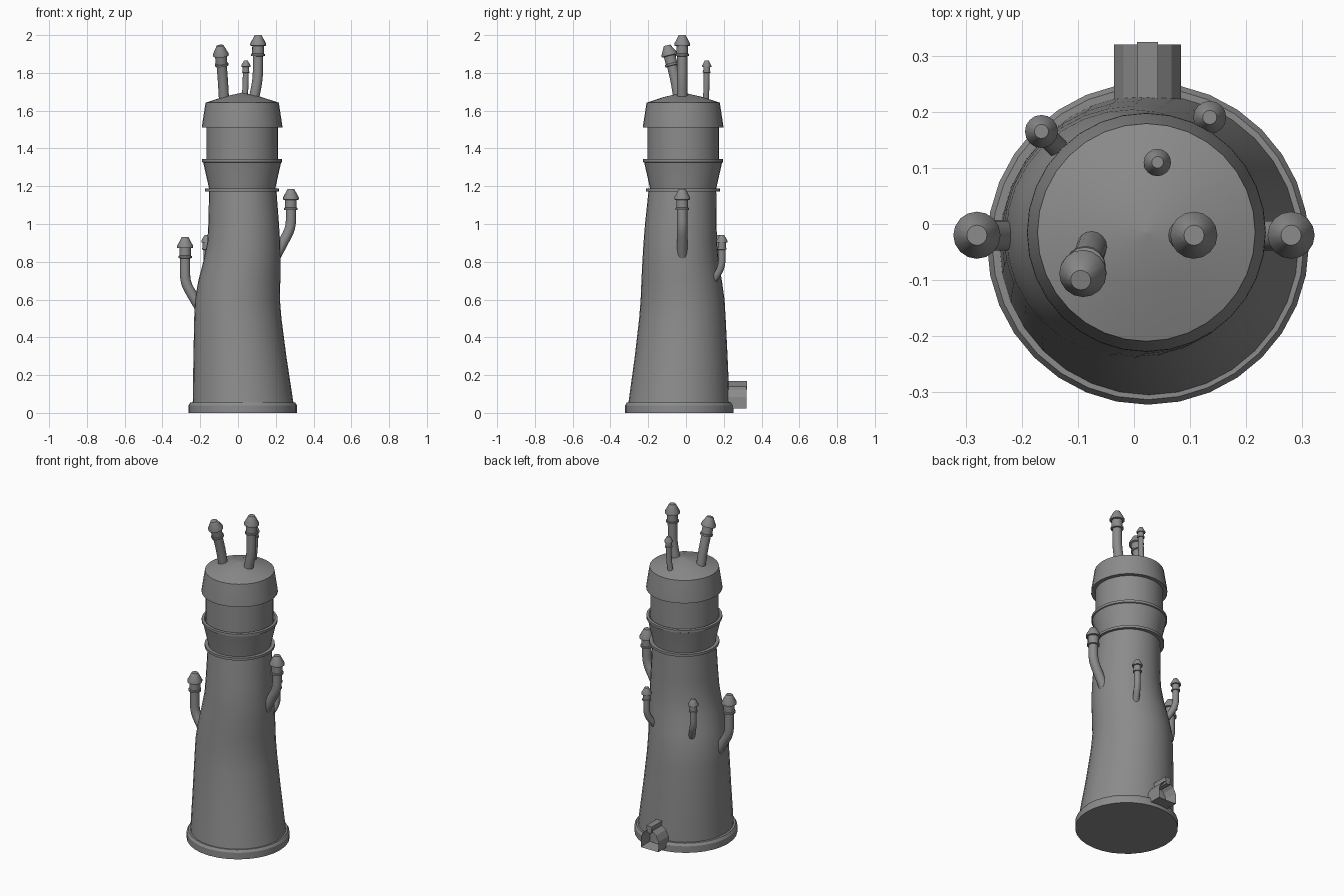
import bpy, bmesh, math
from mathutils import Vector

cube = bpy.data.objects.get("Cube")
if cube:
    bpy.data.objects.remove(cube, do_unlink=True)

stone = bpy.data.materials.new("grey_stone")
stone.use_nodes = True
GREY = (0.26, 0.26, 0.26, 1)
stone.diffuse_color = GREY
stone.node_tree.nodes["Principled BSDF"].inputs["Base Color"].default_value = GREY


def finish(name, bm, angle=30):
    bmesh.ops.recalc_face_normals(bm, faces=bm.faces)
    mesh = bpy.data.meshes.new(name)
    bm.to_mesh(mesh)
    bm.free()
    mesh.materials.append(stone)
    obj = bpy.data.objects.new(name, mesh)
    bpy.context.collection.objects.link(obj)
    bpy.ops.object.select_all(action='DESELECT')
    obj.select_set(True)
    bpy.context.view_layer.objects.active = obj
    bpy.ops.object.shade_smooth_by_angle(angle=math.radians(angle))
    return obj


def loft(name, rings, sides):
    """Skin a row of elliptical rings: (centre, axis, x radius, y radius)."""
    bm = bmesh.new()
    rows = []
    for centre, axis, rx, ry in rings:
        turn = Vector((0, 0, 1)).rotation_difference(Vector(axis))
        row = []
        for i in range(sides):
            a = math.tau * i / sides
            offset = turn @ Vector((rx * math.cos(a), ry * math.sin(a), 0))
            row.append(bm.verts.new(Vector(centre) + offset))
        rows.append(row)
    for low, high in zip(rows, rows[1:]):
        for i in range(sides):
            j = (i + 1) % sides
            bm.faces.new((low[i], low[j], high[j], high[i]))
    bm.faces.new(rows[0][::-1])
    bm.faces.new(rows[-1])
    return finish(name, bm)


def lathe(name, profile, centre, sides=32):
    return loft(name, [((*centre, z), (0, 0, 1), r, r) for r, z in profile], sides)


# Base plinth
lathe("base_plinth", [(0.287, 0), (0.287, 0.04), (0.278, 0.055)], (0.025, -0.035))

# Leaning tower body: height and the extents at each level
levels = [
    (0.03, -0.24, 0.297, -0.308, 0.232),
    (0.3, -0.236, 0.256, -0.271, 0.22),
    (0.5, -0.232, 0.23, -0.248, 0.21),
    (0.6, -0.228, 0.222, -0.24, 0.204),
    (0.7, -0.21, 0.224, -0.236, 0.19),
    (0.8, -0.184, 0.225, -0.231, 0.173),
    (0.9, -0.163, 0.223, -0.225, 0.164),
    (1.0, -0.157, 0.217, -0.217, 0.162),
    (1.18, -0.153, 0.203, -0.198, 0.16),
]
loft("tower_body", [(((x0 + x1) / 2, (y0 + y1) / 2, z), (0, 0, 1),
                     (x1 - x0) / 2, (y1 - y0) / 2)
                    for z, x0, x1, y0, y1 in levels], 32)

# Upper storey
TOP = (0.022, -0.015)
lathe("lower_ring", [(0.196, 1.173), (0.196, 1.188)], TOP)
lathe("flared_collar", [(0.175, 1.18), (0.178, 1.2), (0.206, 1.325), (0.212, 1.328),
                        (0.212, 1.343), (0.198, 1.345), (0.19, 1.335)], TOP)
lathe("upper_drum", [(0.19, 1.3), (0.19, 1.53)], TOP)
lathe("roof_cap", [(0.19, 1.51), (0.213, 1.51), (0.212, 1.525), (0.194, 1.642),
                   (0.1, 1.673), (0.003, 1.695)], TOP)


def chimney(name, path, scale=1.0):
    """Bent pipe along the path, ending in a collared cowl at the last point."""
    pts = [Vector(p) for p in path]
    # Round each bend with a short quadratic arc
    smooth = [pts[0]]
    for a, b, c in zip(pts, pts[1:], pts[2:]):
        reach = 0.4 * min((b - a).length, (c - b).length, 0.1)
        p, q = b + (a - b).normalized() * reach, b + (c - b).normalized() * reach
        for k in range(5):
            t = k / 4
            smooth.append(p * (1 - t) ** 2 + b * 2 * t * (1 - t) + q * t * t)
    tip, axis = pts[-1], (pts[-1] - pts[-2]).normalized()
    r = 0.027 * scale
    rings = []
    for i, p in enumerate(smooth):
        before = smooth[max(i - 1, 0)]
        after = smooth[i + 1] if i + 1 < len(smooth) else tip
        rings.append((p, (after - before).normalized(), r, r))
    cowl = [(0.112, 0.027), (0.11, 0.036), (0.1, 0.036), (0.098, 0.031),
            (0.058, 0.031), (0.056, 0.042), (0.045, 0.042), (0, 0.018)]
    for drop, radius in cowl:
        rings.append((tip - axis * drop * scale, axis, radius * scale, radius * scale))
    loft(name, rings, 16)


# Roof chimneys
chimney("roof_chimney_tall", [(0.08, -0.02, 1.64), (0.105, -0.02, 1.77), (0.107, -0.02, 2.0)])
chimney("roof_chimney_leaning", [(-0.073, -0.035, 1.64), (-0.08, -0.055, 1.76),
                                 (-0.095, -0.1, 1.945)])
chimney("roof_chimney_small", [(0.03, 0.105, 1.64), (0.04, 0.108, 1.72),
                               (0.042, 0.11, 1.865)], 0.58)

# Wall chimneys
chimney("wall_chimney_left", [(0.19, -0.02, 0.81), (0.28, -0.02, 0.98), (0.28, -0.02, 1.185)])
chimney("wall_chimney_right", [(-0.19, -0.02, 0.535), (-0.28, -0.02, 0.69),
                               (-0.28, -0.02, 0.93)])
chimney("back_chimney_left", [(0.1, 0.13, 0.68), (0.135, 0.19, 0.77), (0.135, 0.19, 0.942)], 0.7)
chimney("back_chimney_right", [(-0.125, 0.125, 0.68), (-0.165, 0.165, 0.77),
                               (-0.165, 0.165, 0.942)], 0.7)


def prism(name, outline, y0, y1, rim=0, depth=0):
    """Extrude an x-z outline backwards, optionally recessing its end face."""
    bm = bmesh.new()
    face = bm.faces.new([bm.verts.new((x, y0, z)) for x, z in outline])
    end = bmesh.ops.extrude_face_region(bm, geom=[face])["geom"]
    verts = [g for g in end if isinstance(g, bmesh.types.BMVert)]
    bmesh.ops.translate(bm, verts=verts, vec=(0, y1 - y0, 0))
    cap = [g for g in end if isinstance(g, bmesh.types.BMFace)][0]
    if rim:
        bmesh.ops.recalc_face_normals(bm, faces=bm.faces)
        bmesh.ops.inset_region(bm, faces=[cap], thickness=rim)
        bmesh.ops.translate(bm, verts=list(cap.verts), vec=(0, -depth, 0))
    return finish(name, bm, 20)


def mirrored(half, cx):
    """Full outline from its right half, listed bottom to top."""
    return [(cx + x, z) for x, z in half] + [(cx - x, z) for x, z in half[::-1]]


# Arched porch on the back with a keystone along its top
DOOR = 0.024
prism("porch_arch", mirrored([(0.06, 0.022), (0.06, 0.085), (0.043, 0.12), (0.018, 0.14)], DOOR),
      0.18, 0.32, 0.016, 0.07)
prism("porch_keystone", mirrored([(0.013, 0.125), (0.019, 0.168)], DOOR), 0.18, 0.324)
